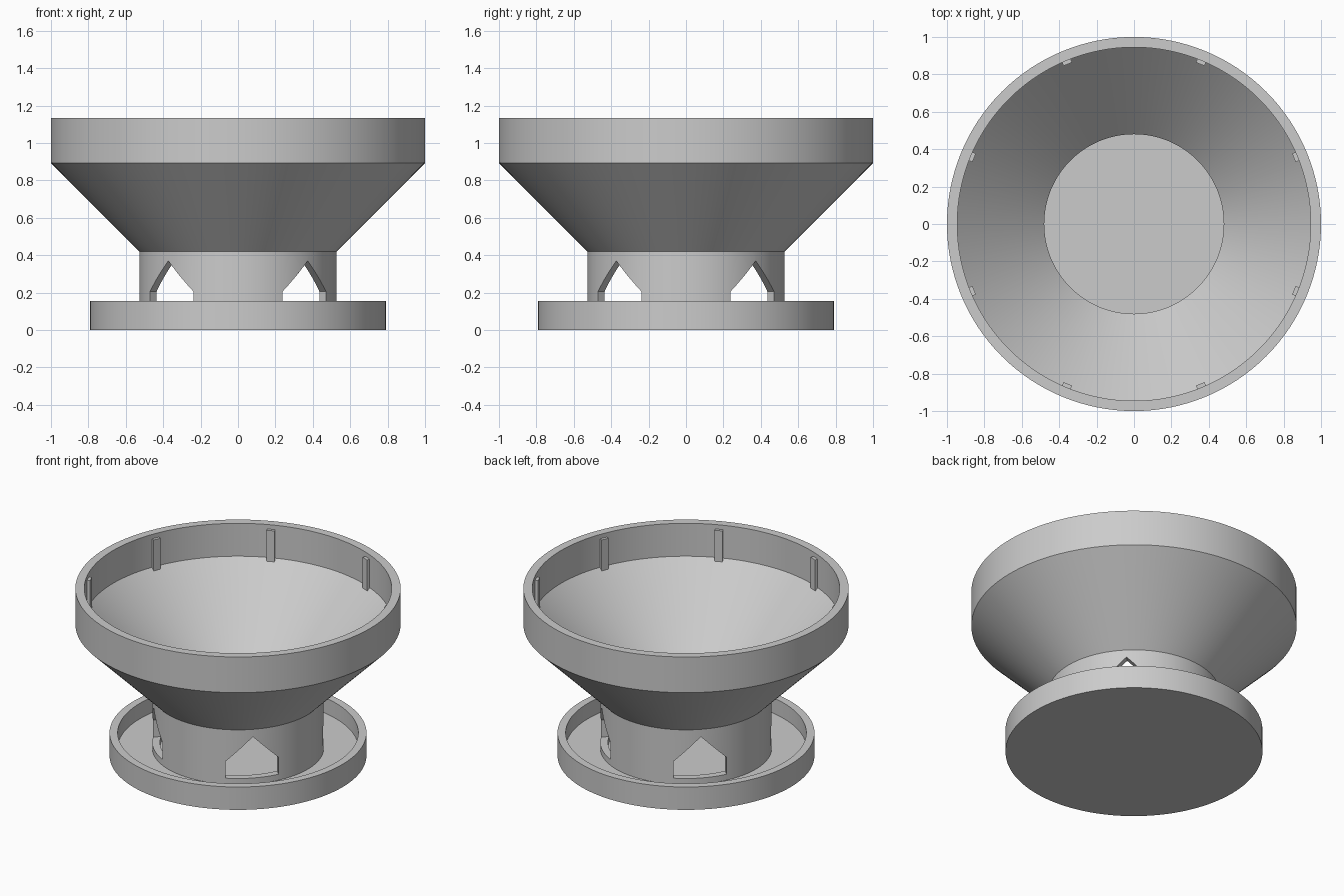
import bpy, bmesh, math
from mathutils import Matrix, Vector

cube = bpy.data.objects.get("Cube")
if cube:
    bpy.data.objects.remove(cube, do_unlink=True)

SIDES = 128
GREY = (0.6, 0.6, 0.6, 1)
grey = bpy.data.materials.new("plain grey")
grey.use_nodes = True
grey.diffuse_color = GREY
grey.node_tree.nodes["Principled BSDF"].inputs["Base Color"].default_value = GREY


def finish(name, bm):
    """Turn a bmesh into a named grey object."""
    bmesh.ops.recalc_face_normals(bm, faces=bm.faces)
    mesh = bpy.data.meshes.new(name)
    bm.to_mesh(mesh)
    bm.free()
    mesh.materials.append(grey)
    obj = bpy.data.objects.new(name, mesh)
    bpy.context.collection.objects.link(obj)
    return obj


def activate(obj):
    bpy.ops.object.select_all(action='DESELECT')
    obj.select_set(True)
    bpy.context.view_layer.objects.active = obj


def lathe(name, profile, closed):
    """Spin a (radius, height) profile around z."""
    bm = bmesh.new()
    verts = [bm.verts.new((r, 0, z)) for r, z in profile]
    pairs = list(zip(verts, verts[1:]))
    if closed:
        pairs.append((verts[-1], verts[0]))
    edges = [bm.edges.new(p) for p in pairs]
    bmesh.ops.spin(bm, geom=verts + edges, axis=(0, 0, 1), cent=(0, 0, 0),
                   angle=math.tau, steps=SIDES, use_duplicate=False)
    bmesh.ops.remove_doubles(bm, verts=bm.verts, dist=0.0005)
    return finish(name, bm)


# Shallow tray with a raised lip
tray = lathe("tray", [(0, 0), (0.79, 0), (0.79, 0.155), (0.74, 0.155),
                      (0.74, 0.05), (0, 0.05)], closed=False)

# Funnel with straight rim and neck, standing in the tray
hopper = lathe("hopper", [(0.527, 0.03), (0.527, 0.42), (1, 0.893), (1, 1.135),
                          (0.945, 1.135), (0.945, 0.912), (0.48, 0.447),
                          (0.48, 0.03)], closed=True)

# Four gabled openings through the neck, on the diagonals
bm = bmesh.new()
gable = [(-0.165, 0.09), (0.165, 0.09), (0.165, 0.205), (0, 0.37), (-0.165, 0.205)]
for k in range(4):
    turn = Matrix.Rotation(math.radians(45 + 90 * k), 3, 'Z')
    face = bm.faces.new([bm.verts.new(turn @ Vector((0.3, t, z))) for t, z in gable])
    out = bmesh.ops.extrude_face_region(bm, geom=[face])
    moved = [v for v in out["geom"] if isinstance(v, bmesh.types.BMVert)]
    bmesh.ops.translate(bm, verts=moved, vec=turn @ Vector((0.4, 0, 0)))
cutter = finish("opening_cutter", bm)
cutter.hide_render = True

activate(hopper)
cut = hopper.modifiers.new("openings", 'BOOLEAN')
cut.operation = 'DIFFERENCE'
cut.solver = 'EXACT'
cut.object = cutter
bpy.ops.object.modifier_apply(modifier=cut.name)
bpy.data.objects.remove(cutter, do_unlink=True)

# Eight small upright ribs inside the rim
bm = bmesh.new()
for k in range(8):
    turn = Matrix.Rotation(math.radians(22.5 + 45 * k), 4, 'Z')
    place = Matrix.Translation((0.942, 0, 1.0))
    size = Matrix.Diagonal((0.034, 0.05, 0.21, 1))
    bmesh.ops.create_cube(bm, size=1, matrix=turn @ place @ size)
finish("rim_ribs", bm)

# Smooth round walls, sharp corners
for obj in (tray, hopper):
    activate(obj)
    bpy.ops.object.shade_smooth_by_angle(angle=math.radians(30))
